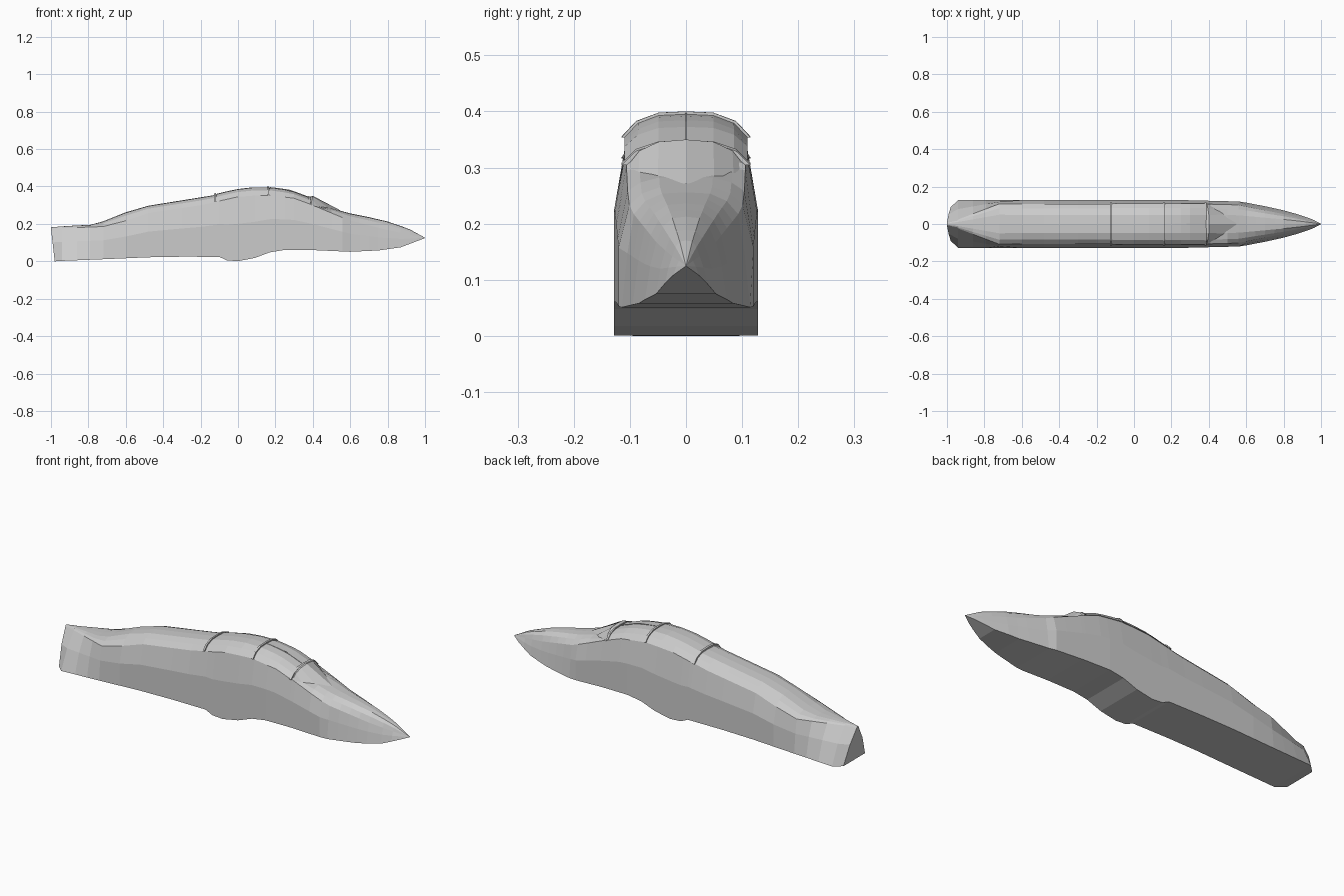
import bpy, bmesh

if "Cube" in bpy.data.objects:
    bpy.data.objects.remove(bpy.data.objects["Cube"])

# Profiles along the fuselage, as (x, value) pairs
TOP = [(-1, .182), (-.9, .19), (-.79, .195), (-.74, .206), (-.6, .262), (-.48, .297), (-.3, .326),
       (-.12, .355), (-.02, .38), (.08, .392), (.18, .391), (.28, .376), (.39, .335), (.41, .3),
       (.5, .284), (.6, .256), (.7, .236), (.82, .208), (.92, .17), (1, .126)]
BOTTOM = [(-1, 0), (-.7, .012), (-.4, .025), (-.1, .024), (-.06, .005), (0, .001), (.09, .018),
          (.17, .048), (.25, .061), (.4, .06), (.6, .051), (.75, .058), (.87, .075), (1, .124)]
CHINE = [(-1, .175), (-.72, .186), (-.6, .217), (-.48, .258), (-.2, .3), (0, .345), (.15, .356),
         (.3, .337), (.39, .304), (.5, .258), (.6, .217), (.8, .167), (1, .1255)]
WIDTH = [(-1, .09), (-.94, .128), (.25, .128), (.57, .12), (.7, .095), (.8, .073),
         (.9, .045), (.96, .022), (1, .001)]
CHINE_WIDTH = [(-1, .008), (-.94, .024), (-.86, .055), (-.72, .108), (-.6, .106), (-.2, .106), (.4, .106),
               (.55, .103), (.65, .083), (.8, .053), (.9, .03), (1, .001)]


def at(table, x):
    for (a, u), (b, v) in zip(table, table[1:]):
        if x <= b:
            return u + (v - u) * (x - a) / (b - a)
    return table[-1][1]


def upper(x, lift=0.0):
    """Points over the back of the fuselage, from -y to +y."""
    w, c, t = at(CHINE_WIDTH, x), at(CHINE, x), at(TOP, x)
    half = [(w + lift, c), (w * .78 + lift * .7, c + (t - c) * .6 + lift * .7),
            (w * .46, t - (t - c) * .06 + lift)]
    return ([(x, -y, z) for y, z in half] + [(x, 0, t + lift)]
            + [(x, y, z) for y, z in reversed(half)])


def section(x):
    """Full cross-section ring with flat belly and slab sides."""
    wb, zb, zc = at(WIDTH, x), at(BOTTOM, x), at(CHINE, x)
    wc = at(CHINE_WIDTH, x)
    s = .58
    wm = wb if -.7 < x < .6 else wb + (wc - wb) * s * .8
    zm = zb + (zc - zb) * s
    xb = max(x, -.98)
    xm = xb + (x - xb) * s
    return ([(xb, -wb, zb), (xm, -wm, zm)] + upper(x) + [(xm, wm, zm), (xb, wb, zb)])


def loft(name, rings, closed=True, caps=True):
    bm = bmesh.new()
    rows = [[bm.verts.new(p) for p in r] for r in rings]
    n = len(rows[0])
    for a, b in zip(rows, rows[1:]):
        for i in range(n if closed else n - 1):
            j = (i + 1) % n
            bm.faces.new((a[i], a[j], b[j], b[i]))
    if caps:
        bm.faces.new(rows[0])
        bm.faces.new(rows[-1])
    bmesh.ops.recalc_face_normals(bm, faces=bm.faces)
    me = bpy.data.meshes.new(name)
    bm.to_mesh(me)
    bm.free()
    ob = bpy.data.objects.new(name, me)
    bpy.context.collection.objects.link(ob)
    return ob


def shell(name, xs, lift):
    """Raised skin following the top of the fuselage."""
    return loft(name, [upper(x, lift) + upper(x, -.004)[::-1] for x in xs])


# Fuselage
stations = [-1, -.94, -.86, -.79, -.72, -.6, -.48, -.3, -.2, -.12, -.1, -.06, 0, .04, .09, .17, .25,
            .3, .39, .41, .5, .56, .6, .65, .7, .75, .8, .87, .92, .96, 1]
loft("fuselage", [section(x) for x in stations])

# Canopy glass panels, with narrow gaps at the frames
shell("rear_canopy", [-.115, -.06, 0, .08, .155], .004)
shell("front_canopy", [.168, .2, .25, .3, .35, .386], .004)

# Canopy frame hoops
for name, x in (("rear_hoop", -.122), ("middle_hoop", .161), ("front_hoop", .383)):
    shell(name, [x - .005, x + .005], .009)

# Centre rib on the front canopy
loft("canopy_rib", [[(x, -.002, at(TOP, x)), (x, .002, at(TOP, x)),
                     (x, .002, at(TOP, x) + .006), (x, -.002, at(TOP, x) + .006)]
                    for x in (.168, .22, .28, .33, .386)])

# Windscreen running from the front hoop to a pointed base
hoop = [(.39, -.107, .3), (.395, -.083, .33), (.4, -.049, .346), (.4, 0, .35),
        (.4, .049, .346), (.395, .083, .33), (.39, .107, .3)]
base = [(.405, -.108, .284), (.44, -.085, .281), (.49, -.05, .28), (.55, 0, .271),
        (.49, .05, .28), (.44, .085, .281), (.405, .108, .284)]
loft("windscreen", [hoop, base], closed=False, caps=False)
back = [(.385, y, z - .004) for _, y, z in hoop]
loft("windscreen_frame", [back, hoop], closed=False, caps=False)
